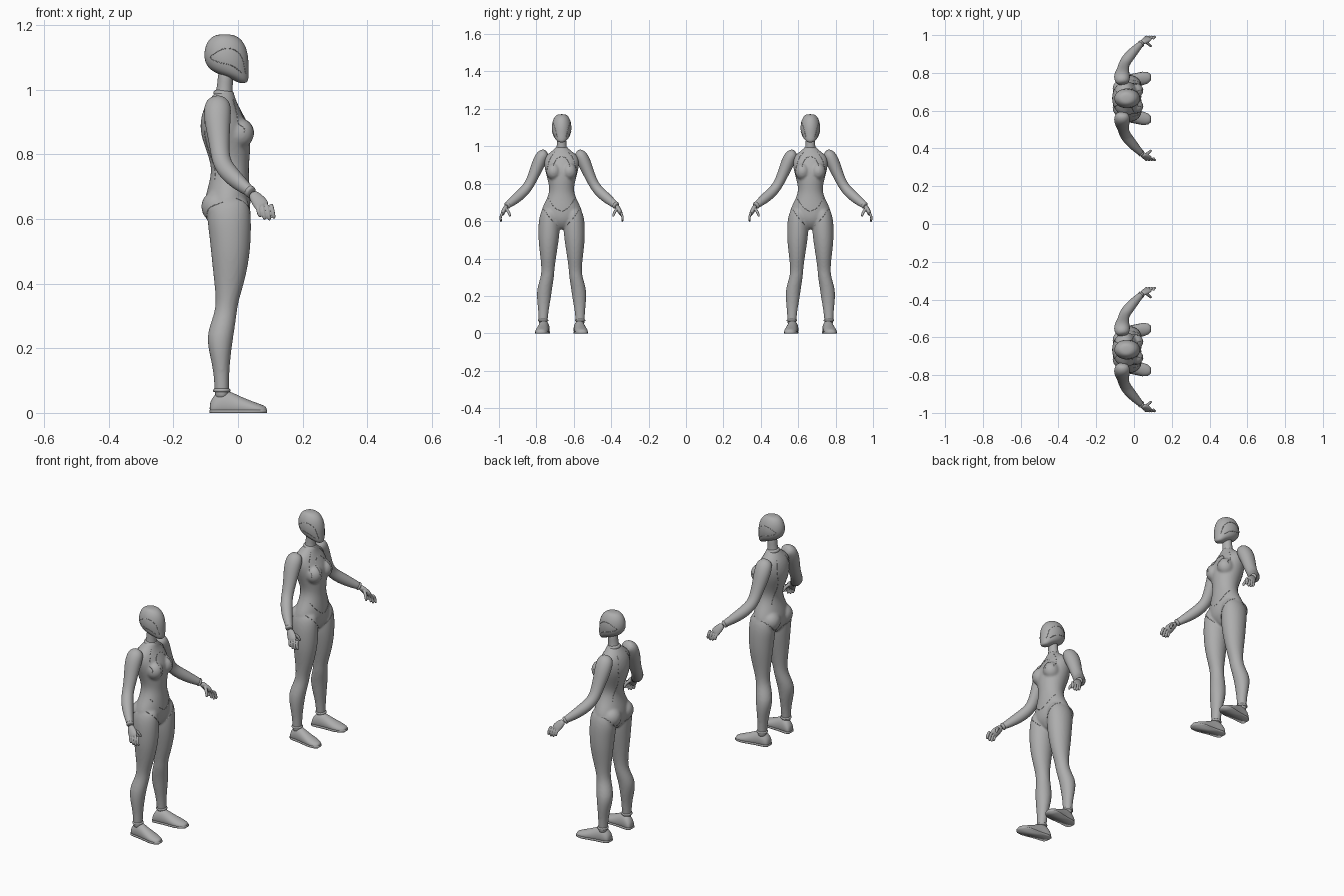
import bpy, bmesh, math
from mathutils import Vector, Matrix
from mathutils.bvhtree import BVHTree

cube = bpy.data.objects.get("Cube")
if cube:
    bpy.data.objects.remove(cube)

grey = bpy.data.materials.new("plain grey")
grey.use_nodes = True
tone = (0.42, 0.42, 0.42, 1)
grey.diffuse_color = tone
grey.node_tree.nodes["Principled BSDF"].inputs["Base Color"].default_value = tone

parts = []
SIDES = (("left", 1), ("right", -1))


def loft(bm, rings, count=16, floor=None):
    """Skin a list of (centre, u axis, v axis) ellipses and cap both ends."""
    loops = []
    for c, u, v in rings:
        loop = []
        for i in range(count):
            a = math.tau * i / count
            p = c + u * math.cos(a) + v * math.sin(a)
            if floor is not None:
                p.z = max(p.z, floor)
            loop.append(bm.verts.new(p))
        loops.append(loop)
    for a, b in zip(loops, loops[1:]):
        for i in range(count):
            j = (i + 1) % count
            bm.faces.new((a[i], a[j], b[j], b[i]))
    bm.faces.new(loops[0])
    bm.faces.new(loops[-1])


def slices(bm, rows, side=1):
    """Level cross-sections: height, back, front, inner and outer edge."""
    loft(bm, [(Vector(((b + f) / 2, side * (i + o) / 2, z)),
               Vector(((f - b) / 2, 0, 0)), Vector((0, (o - i) / 2, 0)))
              for z, b, f, i, o in rows])


def limb(bm, rows, side=1, count=12):
    """Cross-sections square to a path: x, y, z, depth and breadth radius."""
    pts = [Vector((r[0], r[1] * side, r[2])) for r in rows]
    rings = []
    for k, r in enumerate(rows):
        t = (pts[min(k + 1, len(pts) - 1)] - pts[max(k - 1, 0)]).normalized()
        u = Vector((1, 0, 0))
        u = (u - t * u.dot(t)).normalized()
        rings.append((pts[k], u * r[3], t.cross(u) * r[4]))
    loft(bm, rings, count)


def ball(bm, centre, size):
    m = Matrix.Translation(centre) @ Matrix.Diagonal((*size, 1))
    bmesh.ops.create_uvsphere(bm, u_segments=24, v_segments=16, radius=1, matrix=m)


def bake(name, source):
    """Turn an object with modifiers or a bevelled curve into a plain mesh."""
    bpy.context.collection.objects.link(source)
    deps = bpy.context.evaluated_depsgraph_get()
    mesh = bpy.data.meshes.new_from_object(source.evaluated_get(deps))
    bpy.data.objects.remove(source)
    mesh.name = name
    mesh.materials.clear()
    mesh.materials.append(grey)
    mesh.shade_smooth()
    obj = bpy.data.objects.new(name, mesh)
    bpy.context.collection.objects.link(obj)
    parts.append(obj)
    return obj


def finish(name, bm, level=2, voxel=0, relax=4):
    bmesh.ops.recalc_face_normals(bm, faces=bm.faces)
    mesh = bpy.data.meshes.new(name)
    bm.to_mesh(mesh)
    bm.free()
    obj = bpy.data.objects.new(name, mesh)
    if level:
        obj.modifiers.new("round", "SUBSURF").levels = level
    if voxel:
        blend = obj.modifiers.new("blend", "REMESH")
        blend.mode = "VOXEL"
        blend.voxel_size = voxel
        soft = obj.modifiers.new("soften", "SMOOTH")
        soft.factor, soft.iterations = 0.5, relax
    return bake(name, obj)


def seam(name, target, view, points):
    """Lay a fine line on a part, drawn as seen along x or along y."""
    tree = BVHTree.FromObject(target, bpy.context.evaluated_depsgraph_get())
    axis = Vector(view)
    path = [Vector(p) for p in points]
    path = [path[0] * 2 - path[1]] + path + [path[-1] * 2 - path[-2]]
    hits = []
    for a, b, c, d in zip(path, path[1:], path[2:], path[3:]):
        for k in range(8):
            t = k / 8
            p = b + (c - a) * t / 2 + (a - b * 2.5 + c * 2 - d / 2) * t * t \
                + (b * 3 - a - c * 3 + d) * t ** 3 / 2
            start = Vector((0, p[0], p[1])) if axis.x else Vector((p[0], 0, p[1]))
            hit = tree.ray_cast(start + axis, -axis)[0]
            if hit:
                hits.append(hit)
    if len(hits) < 2:
        return
    curve = bpy.data.curves.new(name, "CURVE")
    curve.dimensions = "3D"
    curve.bevel_depth = 0.0012
    curve.bevel_resolution = 1
    line = curve.splines.new("POLY")
    line.points.add(len(hits) - 1)
    for q, h in zip(line.points, hits):
        q.co = (*h, 1)
    bake(name, bpy.data.objects.new(name, curve))


# Body: trunk, bust, seat and legs blended into one skin
bm = bmesh.new()
trunk = [(1.0, -.066, -.014, .028), (.975, -.085, -.008, .05), (.955, -.1, 0, .083),
         (.93, -.112, .014, .096), (.89, -.12, .036, .094), (.85, -.114, .04, .085),
         (.8, -.095, .039, .07), (.76, -.083, .034, .066), (.72, -.088, .036, .08),
         (.68, -.1, .039, .102), (.64, -.108, .041, .117), (.6, -.1, .036, .1),
         (.57, -.075, .015, .05), (.555, -.06, 0, .025)]
slices(bm, [(z, b, f, -w, w) for z, b, f, w in trunk])
leg = [(.68, -.085, .03, .02, .1), (.62, -.1, .042, .01, .123), (.55, -.09, .042, .008, .126),
       (.48, -.083, .037, .017, .124), (.4, -.074, .02, .03, .113), (.34, -.068, 0, .038, .108),
       (.3, -.076, -.004, .04, .112), (.24, -.1, -.013, .05, .133), (.18, -.088, -.022, .058, .133),
       (.12, -.075, -.027, .07, .125), (.06, -.073, -.027, .074, .124), (.04, -.07, -.03, .08, .12)]
for _, s in SIDES:
    slices(bm, leg, s)
    ball(bm, (.006, s * .042, .865), (.044, .04, .046))
    ball(bm, (-.066, s * .05, .638), (.048, .05, .05))
body = finish("body", bm, voxel=.006)

# Neck and collar
bm = bmesh.new()
limb(bm, [(-.045, 0, .95, .036, .04), (-.043, 0, .985, .028, .029),
          (-.04, 0, 1.02, .024, .025), (-.036, 0, 1.07, .026, .027)])
finish("neck", bm)
bm = bmesh.new()
limb(bm, [(-.045, 0, .978, .034, .038), (-.044, 0, .99, .034, .035), (-.043, 0, 1.0, .029, .03)])
finish("collar", bm)

# Head: helmet with a long smooth face and pointed chin
bm = bmesh.new()
skull = [(1.172, -.065, -.018, .022), (1.16, -.088, .008, .037), (1.135, -.103, .026, .05),
         (1.1, -.108, .034, .055), (1.07, -.097, .034, .051), (1.05, -.07, .034, .043),
         (1.035, -.022, .033, .031), (1.02, .0, .029, .016)]
slices(bm, [(z, b, f, -w, w) for z, b, f, w in skull])
head = finish("head", bm)

for label, s in SIDES:
    # Arm with shoulder cap, bent forward at the elbow
    bm = bmesh.new()
    limb(bm, [(-.06, .075, .965, .026, .024), (-.063, .1, .955, .042, .036),
              (-.064, .118, .92, .043, .037), (-.062, .135, .88, .038, .033),
              (-.057, .158, .825, .031, .028), (-.053, .182, .78, .029, .027),
              (-.034, .212, .748, .03, .029), (-.004, .247, .718, .026, .027),
              (.024, .276, .695, .019, .021), (.044, .296, .68, .015, .017)], s, 16)
    finish(label + " arm", bm)

    # Wrist cuff
    bm = bmesh.new()
    limb(bm, [(.032, .284, .689, .019, .021), (.038, .29, .684, .019, .021),
              (.043, .295, .68, .018, .02)], s)
    finish(label + " wrist cuff", bm, 1)

    # Hand: palm, four spread fingers and a thumb
    bm = bmesh.new()
    limb(bm, [(.042, .293, .682, .014, .014), (.056, .304, .665, .022, .013),
              (.07, .313, .648, .025, .012), (.078, .318, .634, .024, .01)], s)
    for k in range(4):
        x = .058 + .0145 * k
        reach = (.028, .037, .039, .033)[k]
        limb(bm, [(x, .313, .648, .007, .007), (x + .004, .324, .632, .0075, .0075),
                  (x + .008, .328, .628 - reach * .5, .007, .007),
                  (x + .011, .322, .633 - reach, .0055, .0055)], s, 8)
    limb(bm, [(.06, .3, .668, .009, .01), (.078, .287, .655, .0085, .0085),
              (.087, .279, .64, .008, .008), (.091, .275, .622, .006, .006)], s, 8)
    finish(label + " hand", bm, 1, .0025, 2)

    # Shoe and flat sole, toes turned slightly out
    shoe = [(-.088, .03, .018), (-.078, .05, .028), (-.055, .075, .03), (-.025, .068, .03),
            (.01, .05, .033), (.045, .036, .036), (.073, .026, .03), (.09, .018, .016)]
    bm = bmesh.new()
    loft(bm, [(Vector((x, s * (.1 + x * .12), h * .35)), Vector((0, w, 0)),
               Vector((0, 0, h * .65))) for x, h, w in shoe], floor=.004)
    finish(label + " shoe", bm)
    bm = bmesh.new()
    edge = [(x, w) for x, _, w in shoe] + [(x, -w) for x, _, w in reversed(shoe)]
    base = bm.faces.new([bm.verts.new((x, s * (.1 + x * .12) + w, 0)) for x, w in edge])
    top = bmesh.ops.extrude_face_region(bm, geom=[base])["geom"]
    bmesh.ops.translate(bm, vec=(0, 0, .009), verts=[v for v in top if isinstance(v, bmesh.types.BMVert)])
    finish(label + " sole", bm, 0)

    # Ankle cuff
    bm = bmesh.new()
    slices(bm, [(.062, -.078, -.022, .07, .128), (.07, -.078, -.022, .07, .128),
                (.078, -.076, -.024, .072, .126)], s)
    finish(label + " ankle cuff", bm, 1)

    # Suit and helmet seams
    front, back, flank = (1, 0, 0), (-1, 0, 0), (0, s, 0)
    for name, view, line in (
            ("chest seam", front, [(.045, .86), (.043, .9), (.025, .935), (0, .945)]),
            ("vest seam", front, [(.035, .97), (.055, .945), (.07, .91), (.08, .86)]),
            ("waist seam", front, [(.07, .72), (.04, .675), (0, .65)]),
            ("leg line", front, [(.108, .68), (.065, .62), (.02, .57)]),
            ("back seam", back, [(.035, .96), (.05, .9), (.032, .8), (.055, .71)]),
            ("seat seam", back, [(.11, .66), (.07, .605), (.02, .585)])):
        seam(label + " " + name, body, view, [(s * y, z) for y, z in line])
    seam(label + " helmet seam", head, flank,
         [(.024, 1.05), (.012, 1.1), (-.015, 1.125), (-.05, 1.125), (-.085, 1.1),
          (-.06, 1.085), (-.02, 1.075), (.015, 1.05)])

# Two matching figures side by side, both facing the same way
for obj in list(parts):
    twin = obj.copy()
    bpy.context.collection.objects.link(twin)
    twin.name = "second " + obj.name
    obj.location.y = -.665
    twin.location.y = .665
